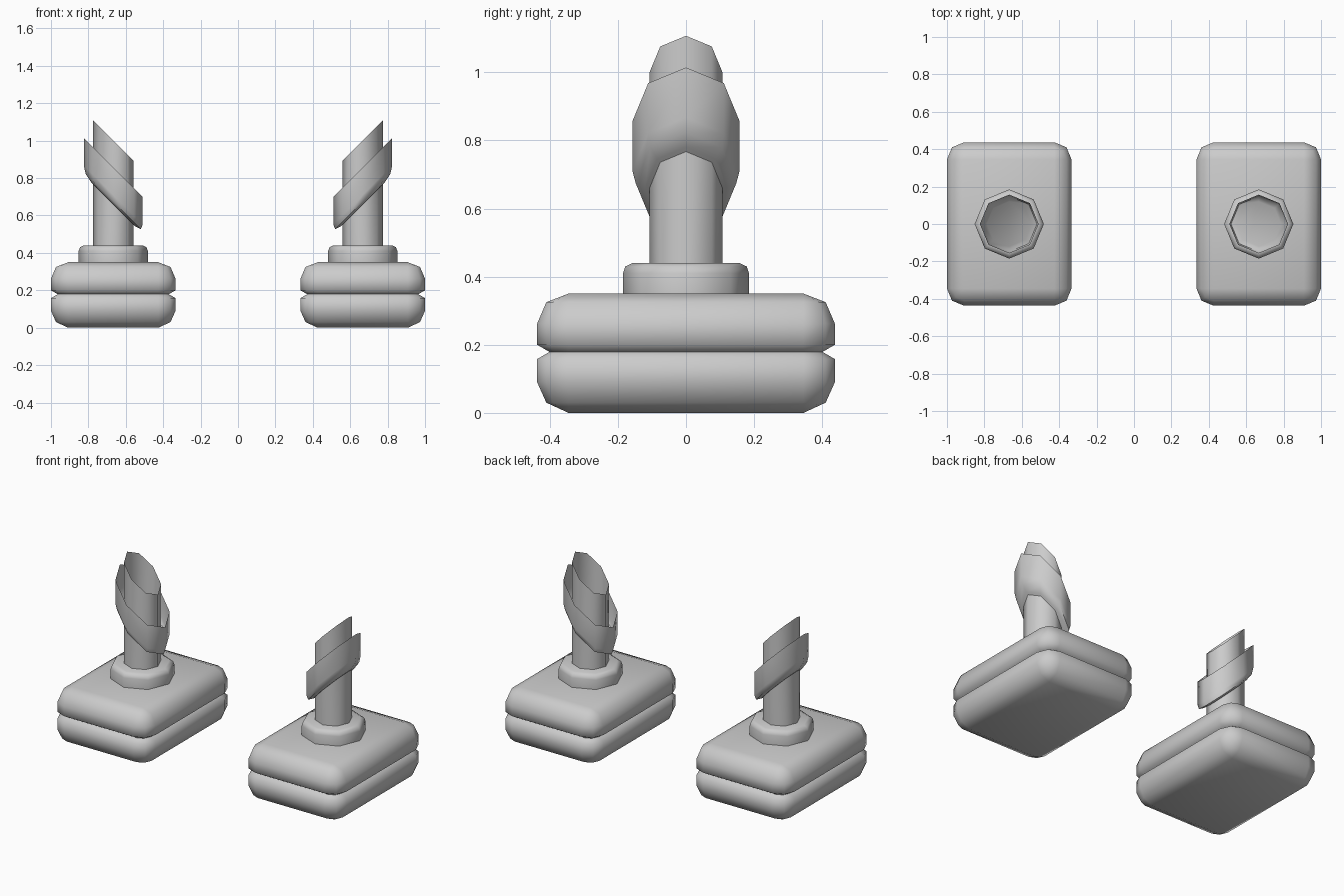
import bpy, bmesh, math

if "Cube" in bpy.data.objects:
    bpy.data.objects.remove(bpy.data.objects["Cube"])

CX = 0.667  # centre of the right-hand unit; the left one is mirrored


def octagon(r, z, slant=0.0):
    pts = []
    for i in range(8):
        a = math.tau * i / 8
        x, y = r * math.cos(a), r * math.sin(a)
        pts.append((CX + x, y, z + slant * x))
    return pts


def rounded_rect(inset, z, hx=0.333, hy=0.437, r=0.092):
    pts = []
    for k, (sx, sy) in enumerate([(1, 1), (-1, 1), (-1, -1), (1, -1)]):
        for j in range(3):
            a = math.pi / 2 * (k + j / 2)
            pts.append((CX + sx * (hx - r) + (r - inset) * math.cos(a),
                        sy * (hy - r) + (r - inset) * math.sin(a), z))
    return pts


def loft(name, rings, cap_bottom=True, cap_top=True):
    bm = bmesh.new()
    loops = [[bm.verts.new(p) for p in ring] for ring in rings]
    n = len(loops[0])
    for a, b in zip(loops, loops[1:]):
        for i in range(n):
            j = (i + 1) % n
            bm.faces.new((a[i], a[j], b[j], b[i]))
    if cap_bottom:
        bm.faces.new(loops[0][::-1])
    if cap_top:
        bm.faces.new(loops[-1])
    bmesh.ops.remove_doubles(bm, verts=bm.verts, dist=0.0005)
    mesh = bpy.data.meshes.new(name)
    bm.to_mesh(mesh)
    bm.free()
    ob = bpy.data.objects.new(name, mesh)
    bpy.context.collection.objects.link(ob)
    bpy.ops.object.select_all(action='DESELECT')
    ob.select_set(True)
    bpy.context.view_layer.objects.active = ob
    bpy.ops.object.shade_smooth_by_angle(angle=math.radians(60))
    mod = ob.modifiers.new("Mirror", 'MIRROR')
    mod.use_mirror_merge = False
    return ob


# Cushion-like base with a groove around the middle
loft("base", [rounded_rect(d, z) for d, z in [
    (0.092, 0.0), (0.027, 0.03), (0, 0.09), (0, 0.158), (0.036, 0.179),
    (0, 0.2), (0, 0.262), (0.027, 0.325), (0.092, 0.35)]])

# Collar with a softened top edge
loft("collar", [octagon(r, z) for r, z in [
    (0.185, 0.35), (0.185, 0.41), (0.178, 0.43), (0.157, 0.44)]])

# Open tube with a slanted mouth
loft("tube", [octagon(0.107, 0.44), octagon(0.107, 1.0, 1.0)],
     cap_bottom=False, cap_top=False)

# Slanted cup around the tube, open at the top with a rounded floor
loft("slanted_sleeve", [octagon(r, z, 1.0) for r, z in [
    (0.12, 0.66), (0.148, 0.675), (0.157, 0.71), (0.157, 0.857)]],
     cap_top=False)
